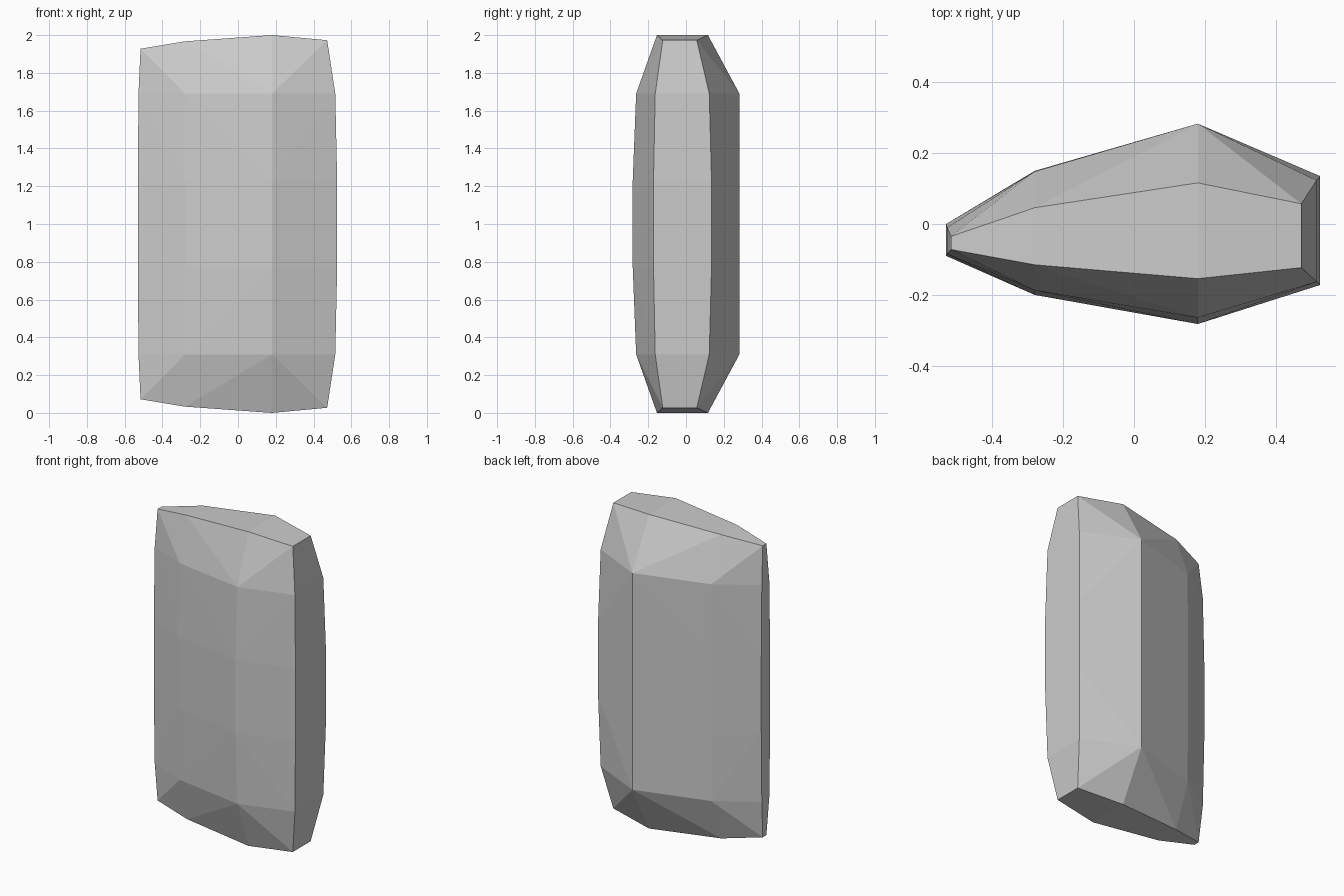
import bpy
import bmesh

if "Cube" in bpy.data.objects:
    bpy.data.objects.remove(bpy.data.objects["Cube"])

# Cross-sections as outlines: (x, front y, back y) per column
MIDDLE = [(-0.53, -0.09, 0.0), (-0.28, -0.20, 0.15), (0.18, -0.282, 0.283), (0.525, -0.172, 0.135)]
SHOULDER = [(-0.527, -0.085, -0.01), (-0.28, -0.187, 0.148), (0.18, -0.264, 0.283), (0.515, -0.163, 0.123)]
CAP = [(-0.516, -0.072, -0.035), (-0.28, -0.115, 0.046), (0.18, -0.154, 0.116), (0.472, -0.123, 0.057)]

# Height of each column above the middle of the block
LEVELS = [
    (MIDDLE, [0.23] * 4),
    (SHOULDER, [0.69] * 4),
    (CAP, [0.928, 0.967, 1.0, 0.973]),
]

# Faceted convex block, mirrored top to bottom
bm = bmesh.new()
for outline, heights in LEVELS:
    for (x, front, back), h in zip(outline, heights):
        for y in (front, back):
            for side in (-1, 1):
                bm.verts.new((x, y, 1 + side * h))
hull = bmesh.ops.convex_hull(bm, input=list(bm.verts))
loose = [v for v in bm.verts if not v.link_faces]
bmesh.ops.delete(bm, geom=loose, context='VERTS')
bmesh.ops.recalc_face_normals(bm, faces=list(bm.faces))

mesh = bpy.data.meshes.new("faceted_block")
bm.to_mesh(mesh)
bm.free()
block = bpy.data.objects.new("faceted_block", mesh)
bpy.context.collection.objects.link(block)
